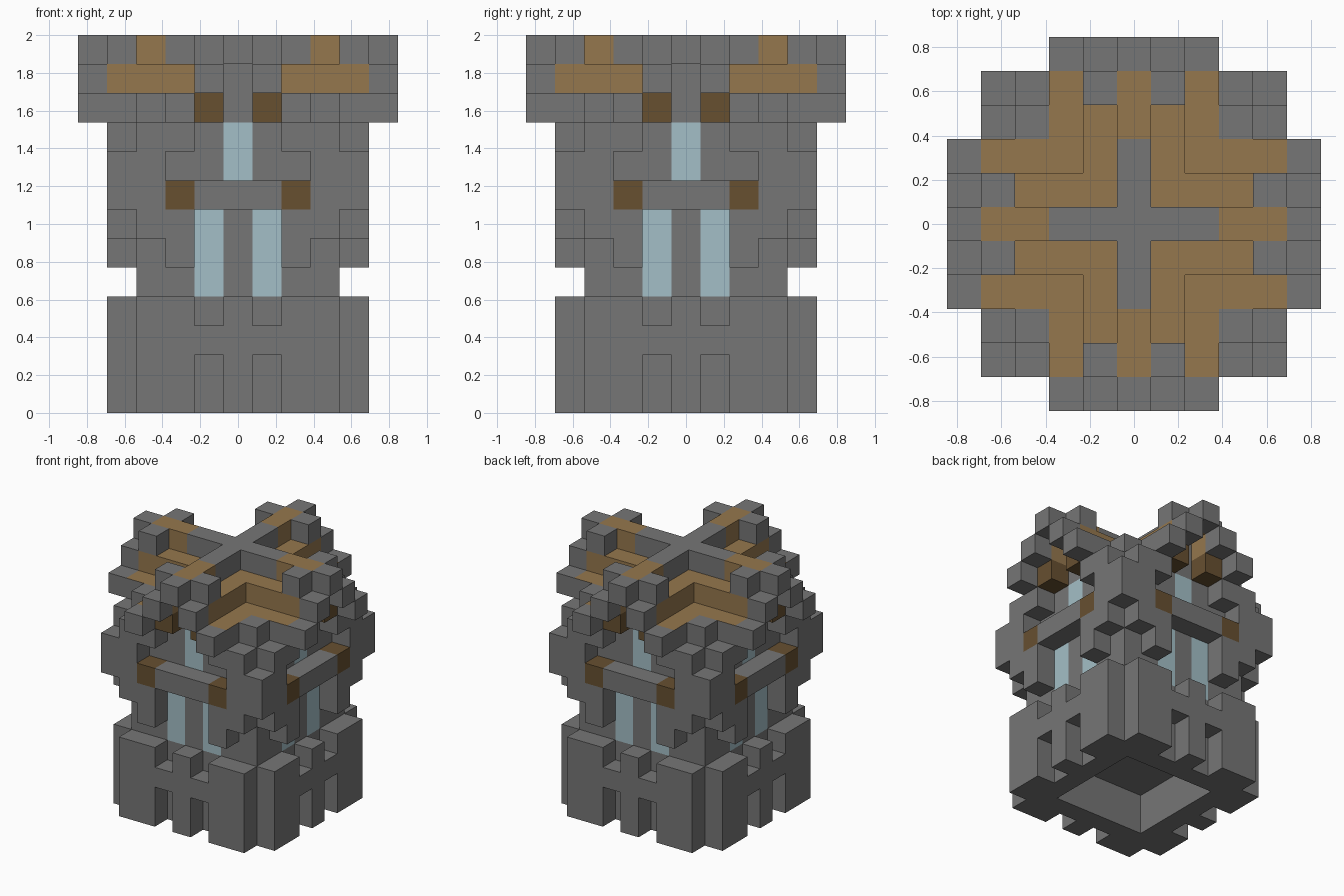
import bpy, bmesh, math
from mathutils import Vector

if "Cube" in bpy.data.objects:
    bpy.data.objects.remove(bpy.data.objects["Cube"])

UNIT = 2 / 13          # the tower is thirteen blocks high
REACH = 5              # blocks from the centre to the outermost edge


def material(name, colour):
    mat = bpy.data.materials.new(name)
    mat.use_nodes = True
    mat.diffuse_color = (*colour, 1)
    bsdf = mat.node_tree.nodes["Principled BSDF"]
    bsdf.inputs["Base Color"].default_value = (*colour, 1)
    bsdf.inputs["Roughness"].default_value = 0.9
    return mat


MATERIALS = [
    material("stone_grey", (0.18, 0.18, 0.18)),
    material("timber_brown", (0.30, 0.185, 0.075)),
    material("dark_timber", (0.135, 0.08, 0.03)),
    material("window_blue", (0.37, 0.52, 0.57)),
]
STONE, TIMBER, DARK, GLASS = range(4)


def block(a, b, z):
    """Part and colour of a block; a and b are its smaller and larger
    distance from the centre, so all four sides come out alike."""
    # plinth with a hollow underside and notched outer course
    if z < 4:
        if z < 2 and b <= 2:
            return None
        if b <= 3 or (b == 4 and a < 4 and (a != 1 or z == 2)):
            return "plinth", STONE
    # walls, windows, stepped corner piers and ledges
    elif z < 10:
        if b <= 3:
            low_window = a == 1 and z <= 6
            high_window = a == 0 and z >= 8
            if b == 3 and (low_window or high_window):
                return "windows", GLASS
            return "tower_walls", STONE
        if b == 4:
            if z == 7 and a <= 2:
                return "ledges", DARK if a == 2 else STONE
            if (a == 4 and z in (7, 8)) or (a == 3 and z >= 6) \
                    or (a == 2 and z in (5, 6, 9)):
                return "corner_piers", STONE
    # eaves course
    elif z == 10:
        if b == 4 and a == 1:
            return "gable_braces", DARK
        if b <= 3 or (a == 2 and b == 4):
            return "eaves", STONE
        if a == 2 and b == 5:
            return "gable_trim", STONE
    # upper roof course
    elif z == 11:
        if a == 1 and b <= 4:
            return "roof_slopes", TIMBER
        if a == 0 and b <= 3:
            return "gable_walls", STONE
        if a == 1 and b == 5:
            return "gable_trim", STONE
    # crossing ridge beams with end blocks
    else:
        if a == 0:
            return "ridge_beams", TIMBER if b in (3, 4) else STONE
        if a == 1 and b == 4:
            return "gable_trim", STONE
    return None


# Lay out every block
span = range(-REACH, REACH + 1)
blocks = {}
for x in span:
    for y in span:
        for z in range(13):
            a, b = sorted((abs(x), abs(y)))
            found = block(a, b, z)
            if found:
                blocks[x, y, z] = found

DIRECTIONS = [Vector(d) for d in ((1, 0, 0), (-1, 0, 0), (0, 1, 0),
                                  (0, -1, 0), (0, 0, 1), (0, 0, -1))]


def face_colour(pos, direction, colour):
    """The lower roof slope is timber on its upper faces only."""
    a, b = sorted((abs(pos[0]), abs(pos[1])))
    if pos[2] == 10 and a == 2 and b <= 4 and direction.z > 0:
        return TIMBER
    return colour


def build_part(part):
    bm = bmesh.new()
    for pos, (name, colour) in blocks.items():
        if name != part:
            continue
        centre = Vector(pos) + Vector((0, 0, 0.5))
        for d in DIRECTIONS:
            if tuple(int(p + s) for p, s in zip(pos, d)) in blocks:
                continue
            u = Vector((d.y, d.z, d.x))
            v = d.cross(u)
            corners = [centre + (d + u * i + v * j) / 2
                       for i, j in ((-1, -1), (1, -1), (1, 1), (-1, 1))]
            face = bm.faces.new([bm.verts.new(c * UNIT) for c in corners])
            face.material_index = face_colour(pos, d, colour)
    # merge flat runs of blocks into clean faces
    bmesh.ops.remove_doubles(bm, verts=bm.verts, dist=0.001)
    bmesh.ops.dissolve_limit(bm, angle_limit=math.radians(1), verts=bm.verts,
                             edges=bm.edges, delimit={'MATERIAL', 'NORMAL'})
    mesh = bpy.data.meshes.new(part)
    bm.to_mesh(mesh)
    bm.free()
    for mat in MATERIALS:
        mesh.materials.append(mat)
    bpy.context.collection.objects.link(bpy.data.objects.new(part, mesh))


for part in sorted({name for name, _ in blocks.values()}):
    build_part(part)
